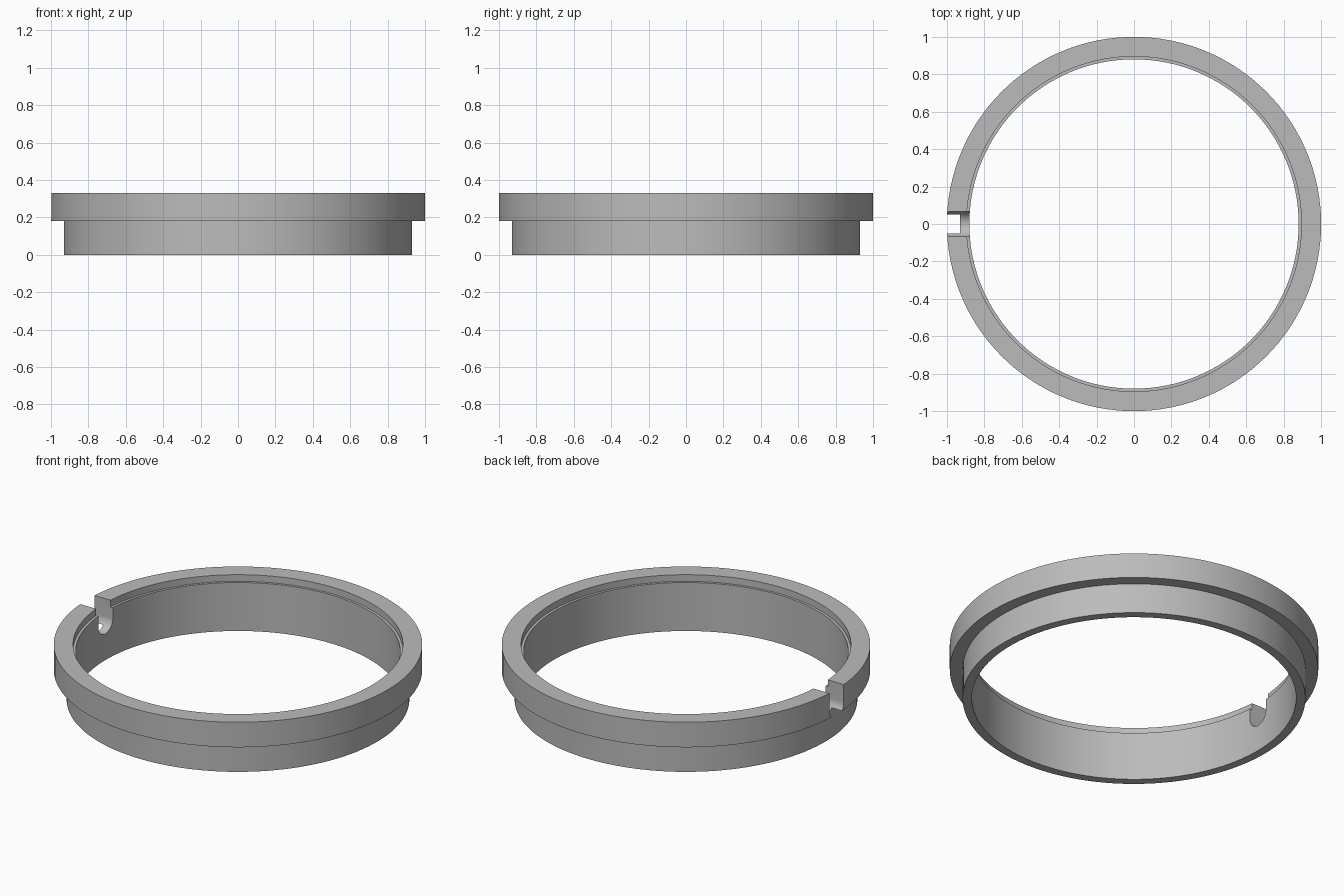
import bpy
import bmesh
from math import cos, sin, pi

cube = bpy.data.objects.get("Cube")
if cube:
    bpy.data.objects.remove(cube)

SEGMENTS = 128
SLOT_R = 0.068

grey = bpy.data.materials.new("plain_grey")
grey.use_nodes = True
colour = (0.5, 0.5, 0.5, 1)
grey.diffuse_color = colour
grey.node_tree.nodes["Principled BSDF"].inputs["Base Color"].default_value = colour


def make_object(name, bm):
    bmesh.ops.recalc_face_normals(bm, faces=bm.faces)
    mesh = bpy.data.meshes.new(name)
    bm.to_mesh(mesh)
    bm.free()
    mesh.materials.append(grey)
    obj = bpy.data.objects.new(name, mesh)
    bpy.context.collection.objects.link(obj)
    return obj


# Flanged ring: closed (radius, height) profile turned around z
profile = [(0.88, 0), (0.93, 0), (0.93, 0.18), (1, 0.18),
           (1, 0.33), (0.895, 0.33), (0.895, 0.29), (0.88, 0.29)]
bm = bmesh.new()
loops = []
for i in range(SEGMENTS):
    a = 2 * pi * i / SEGMENTS
    loops.append([bm.verts.new((r * cos(a), r * sin(a), z)) for r, z in profile])
for i, loop in enumerate(loops):
    after = loops[(i + 1) % SEGMENTS]
    for j in range(len(profile)):
        k = (j + 1) % len(profile)
        bm.faces.new((loop[j], after[j], after[k], loop[k]))
ring = make_object("flanged_ring", bm)

# Round-bottomed slot cutter through the right side of the wall
outline = [(SLOT_R, 0.5)]
for i in range(25):
    a = -pi * i / 24
    outline.append((SLOT_R * cos(a), 0.225 + SLOT_R * sin(a)))
outline.append((-SLOT_R, 0.5))
bm = bmesh.new()
face = bm.faces.new([bm.verts.new((-1.1, y, z)) for y, z in outline])
extruded = bmesh.ops.extrude_face_region(bm, geom=[face])["geom"]
bmesh.ops.translate(bm, vec=(0.4, 0, 0),
                    verts=[v for v in extruded if isinstance(v, bmesh.types.BMVert)])
cutter = make_object("slot_cutter", bm)
cutter.hide_render = True

# Cut the slot, then smooth the curved walls
cut = ring.modifiers.new("slot", "BOOLEAN")
cut.operation = "DIFFERENCE"
cut.solver = "EXACT"
cut.object = cutter
bpy.ops.object.select_all(action="DESELECT")
ring.select_set(True)
bpy.context.view_layer.objects.active = ring
bpy.ops.object.modifier_apply(modifier=cut.name)
bpy.data.objects.remove(cutter)
bpy.ops.object.shade_smooth_by_angle(angle=pi / 6)
